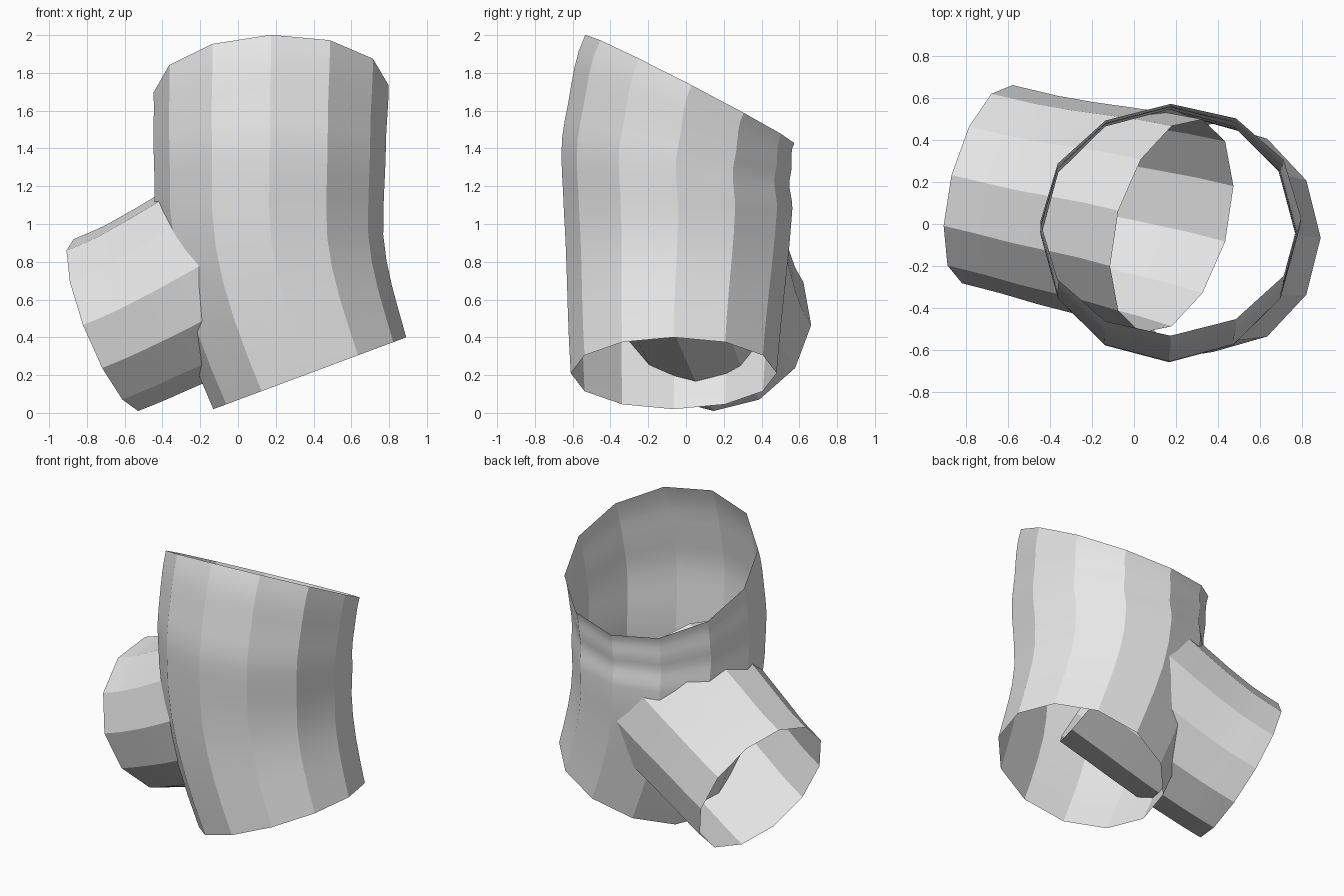
import bpy, bmesh, math
from mathutils import Vector

if "Cube" in bpy.data.objects:
    bpy.data.objects.remove(bpy.data.objects["Cube"])

SIDES = 12

grey = bpy.data.materials.new("light_grey")
grey.diffuse_color = (0.8, 0.8, 0.8, 1)
grey.use_nodes = True
grey.node_tree.nodes["Principled BSDF"].inputs["Base Color"].default_value = grey.diffuse_color


def hermite(a, b, ta, tb, t):
    """Point on a smooth curve from a to b with end tangents ta and tb."""
    return ((2*t**3 - 3*t**2 + 1) * a + (t**3 - 2*t**2 + t) * ta
            + (3*t**2 - 2*t**3) * b + (t**3 - t**2) * tb)


def open_tube(name, stations, start_axis, steps):
    """Loft an open 12-sided sleeve through (centre, axis, radius) stations."""
    bm = bmesh.new()
    rings = []
    for k in range(len(stations) - 1):
        (c0, n0, r0), (c1, n1, r1) = stations[k:k + 2]
        c0, c1 = Vector(c0), Vector(c1)
        n0, n1 = Vector(n0).normalized(), Vector(n1).normalized()
        span = (c1 - c0).length
        for i in range(0 if k == 0 else 1, steps + 1):
            t = i / steps
            centre = hermite(c0, c1, n0 * span, n1 * span, t)
            n = n0.lerp(n1, t).normalized()
            r = r0 + (r1 - r0) * t
            u = (start_axis - n * start_axis.dot(n)).normalized()
            v = n.cross(u)
            rings.append([bm.verts.new(centre + r * (math.cos(a) * u + math.sin(a) * v))
                          for a in (j * math.tau / SIDES for j in range(SIDES))])
    for low, high in zip(rings, rings[1:]):
        for j in range(SIDES):
            m = (j + 1) % SIDES
            bm.faces.new((low[j], low[m], high[m], high[j]))
    mesh = bpy.data.meshes.new(name)
    bm.to_mesh(mesh)
    bm.free()
    mesh.materials.append(grey)
    obj = bpy.data.objects.new(name, mesh)
    bpy.context.collection.objects.link(obj)
    bpy.ops.object.select_all(action='DESELECT')
    bpy.context.view_layer.objects.active = obj
    obj.select_set(True)
    bpy.ops.object.shade_smooth_by_angle(angle=math.radians(20))
    return obj


# Main sleeve: leans in from the base, then tips backwards at the top
open_tube("main_sleeve", [
    ((0.38, -0.065, 0.21), (-0.3725, 0, 1), 0.545),
    ((0.165, -0.042, 1.08), (0, 0, 1), 0.605),
    ((0.168, -0.045, 1.40), (-0.02, 0.25, 1), 0.615),
    ((0.175, 0.02, 1.715), (-0.04, 0.518, 1), 0.623),
], Vector((1, 0, 0)), 5)

# Side sleeve: enters the main sleeve from the lower left and ends inside it
open_tube("side_sleeve", [
    ((-0.70, 0.19, 0.465), (0.90, -0.23, 0.36), 0.488),
    ((-0.50, 0.14, 0.55), (0.88, -0.235, 0.42), 0.49),
    ((0.18, -0.01, 0.92), (0.83, -0.24, 0.50), 0.53),
], Vector((0, 0, 1)), 4)
